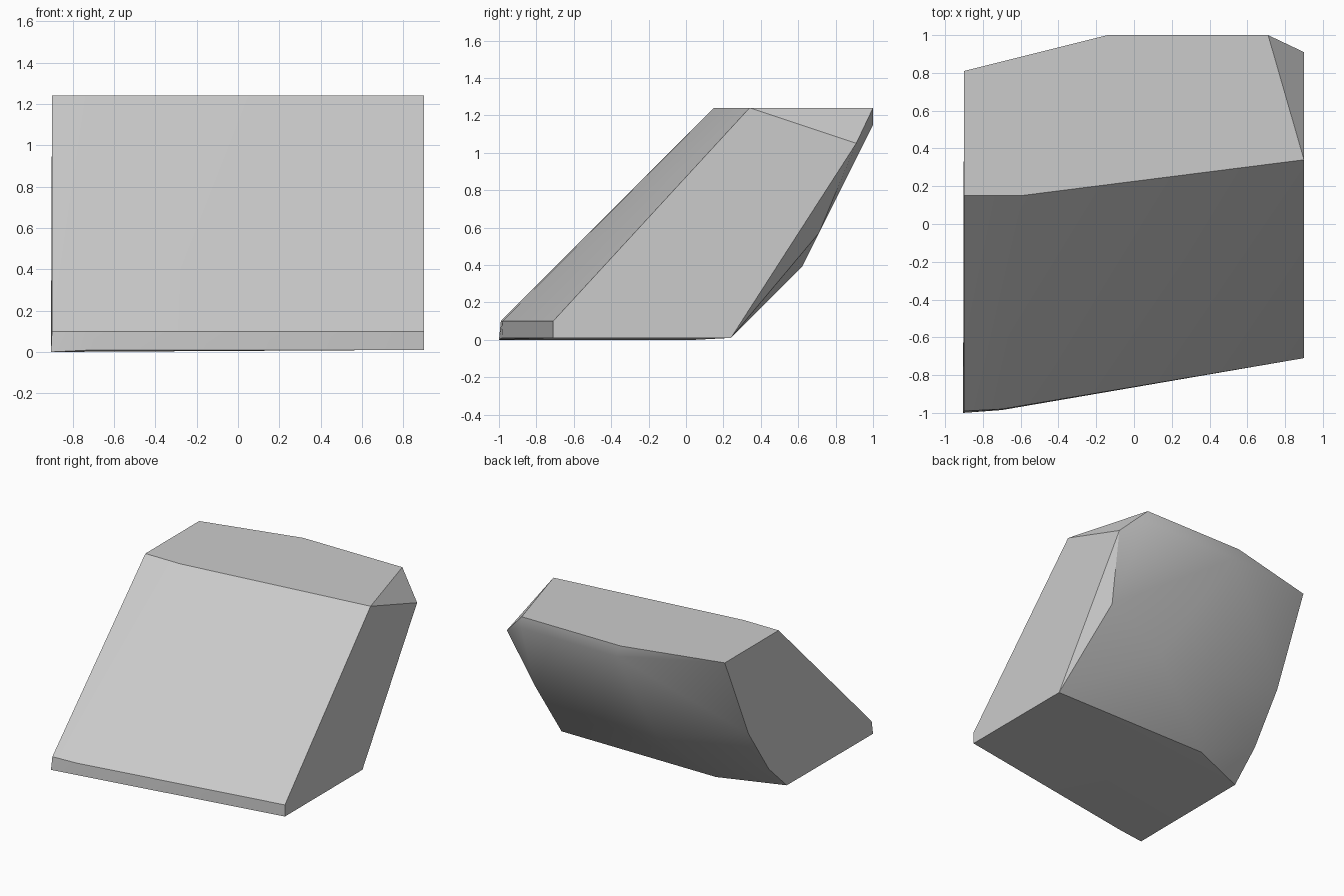
import bpy
import bmesh
import math

default_cube = bpy.data.objects.get("Cube")
if default_cube:
    bpy.data.objects.remove(default_cube, do_unlink=True)


def make_material(name, colour):
    material = bpy.data.materials.new(name)
    material.use_nodes = True
    material.diffuse_color = colour
    material.node_tree.nodes["Principled BSDF"].inputs["Base Color"].default_value = colour
    return material


def outline(height, *corners):
    """Corners of one horizontal section of the block."""
    return [(x, y, height) for x, y in corners]


def side_profile(x, *corners):
    """Corners of one upright section of the block."""
    return [(x, y, z) for y, z in corners]


left, right = -0.9, 0.9
top, lip, base = 1.24, 0.1, 0.01

# Flat top with one swept back corner
points = outline(top, (left, 0.15), (-0.6, 0.15), (right, 0.34),
                 (0.71, 1), (-0.14, 1), (left, 0.81))
# Low upright lip along the front
points += outline(lip, (left, -0.99), (-0.7, -0.98), (right, -0.71))
# Underside
points += outline(base, (-0.7, -0.985), (right, -0.71), (right, 0.24),
                  (-0.425, 0.24))
points += outline(0, (-0.905, -1), (left, 0.05))
# Rounded back, bulging out towards the top
points += outline(1.15, (0.71, 1), (-0.1, 1))
points += outline(0.39, (0.28, 0.62), (-0.2, 0.62))
points += side_profile(left, (0.27, 0.21), (0.52, 0.58))
# Cut corner at the back
points += side_profile(right, (0.91, 1.05))
points += side_profile(0.8, (0.71, 0.57))

# Wrap the sections in one closed faceted skin
mesh = bpy.data.meshes.new("slanted_block")
bm = bmesh.new()
for point in points:
    bm.verts.new(point)
result = bmesh.ops.convex_hull(bm, input=bm.verts)
unused = [v for v in bm.verts if not v.link_faces]
bmesh.ops.delete(bm, geom=unused, context="VERTS")
bmesh.ops.dissolve_limit(bm, angle_limit=math.radians(1),
                         verts=bm.verts, edges=bm.edges)
bmesh.ops.recalc_face_normals(bm, faces=bm.faces)
bm.to_mesh(mesh)
bm.free()

block = bpy.data.objects.new("slanted_block", mesh)
bpy.context.collection.objects.link(block)
mesh.materials.append(make_material("light_grey", (0.6, 0.6, 0.6, 1)))

# Soft back, crisp outer edges
bpy.ops.object.select_all(action="DESELECT")
block.select_set(True)
bpy.context.view_layer.objects.active = block
bpy.ops.object.shade_smooth_by_angle(angle=math.radians(30))
